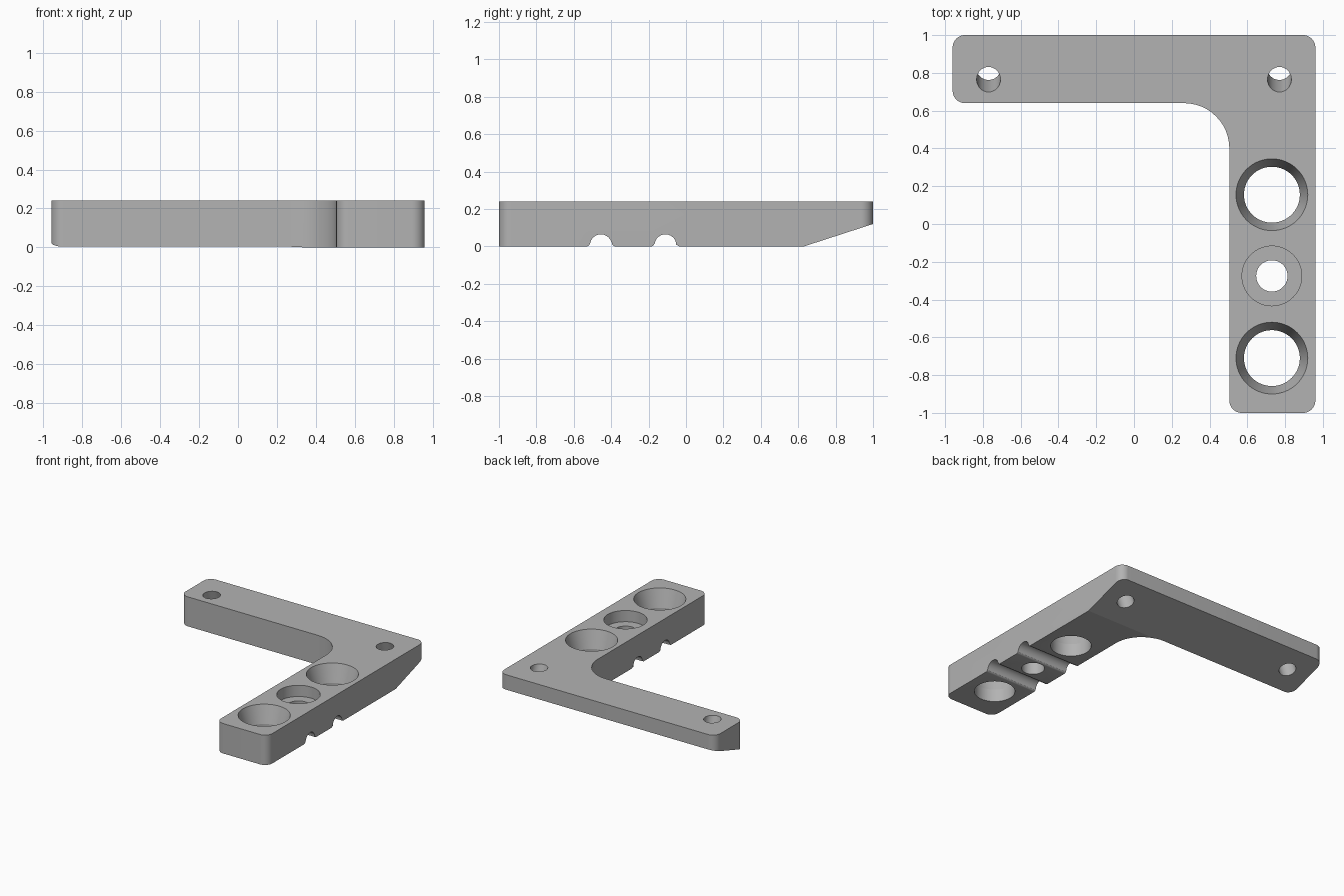
import bpy, bmesh, math
from mathutils import Vector, Matrix

cube = bpy.data.objects.get("Cube")
if cube:
    bpy.data.objects.remove(cube, do_unlink=True)

HEIGHT = 0.24
SLOPE_Y, SLOPE_RISE = 0.63, 0.12          # underside ramp: start and rise at the back
ARM_X = 0.73                              # centre line of the front arm

grey = bpy.data.materials.new("plain grey")
grey.use_nodes = True
colour = (0.45, 0.45, 0.45, 1)
grey.diffuse_color = colour
grey.node_tree.nodes["Principled BSDF"].inputs["Base Color"].default_value = colour


def rounded(corners, steps=12):
    """Polygon from (x, y, radius) corners, each replaced by a tangent arc."""
    points = []
    for i, (x, y, r) in enumerate(corners):
        p = Vector((x, y))
        if r == 0:
            points.append(p)
            continue
        a = (Vector(corners[i - 1][:2]) - p).normalized()
        b = (Vector(corners[(i + 1) % len(corners)][:2]) - p).normalized()
        half = a.angle(b) / 2
        centre = p + (a + b).normalized() * r / math.sin(half)
        start = p + a * r / math.tan(half) - centre
        end = p + b * r / math.tan(half) - centre
        turn = math.atan2(start.x * end.y - start.y * end.x, start.dot(end))
        for k in range(steps + 1):
            points.append(centre + Matrix.Rotation(turn * k / steps, 2) @ start)
    return points


def prism(name, points, place, depth):
    """Extrude a 2D polygon; place maps its points to 3D, depth is the sweep."""
    bm = bmesh.new()
    face = bm.faces.new([bm.verts.new(place(p)) for p in points])
    swept = bmesh.ops.extrude_face_region(bm, geom=[face])["geom"]
    bmesh.ops.translate(bm, vec=depth, verts=[v for v in swept if isinstance(v, bmesh.types.BMVert)])
    return finish(name, bm)


def lathe(name, profile, matrix, steps=64):
    """Solid of revolution from (radius, z) pairs, listed bottom to top."""
    bm = bmesh.new()
    rings = [[bm.verts.new((r * math.cos(t), r * math.sin(t), z))
              for t in (math.tau * k / steps for k in range(steps))] for r, z in profile]
    for low, high in zip(rings, rings[1:]):
        for k in range(steps):
            n = (k + 1) % steps
            bm.faces.new((low[k], low[n], high[n], high[k]))
    bm.faces.new(rings[0])
    bm.faces.new(rings[-1])
    bm.transform(matrix)
    return finish(name, bm)


def finish(name, bm):
    bmesh.ops.recalc_face_normals(bm, faces=bm.faces[:])
    mesh = bpy.data.meshes.new(name)
    bm.to_mesh(mesh)
    bm.free()
    mesh.materials.append(grey)
    ob = bpy.data.objects.new(name, mesh)
    bpy.context.collection.objects.link(ob)
    return ob


# L-shaped plate
outline = rounded([(-0.96, 1, 0.065), (-0.96, 0.64, 0.065), (0.505, 0.64, 0.24),
                   (0.505, -1, 0.065), (0.96, -1, 0.065), (0.96, 1, 0.065)])
bracket = prism("angle_bracket", outline, lambda p: (p.x, p.y, 0), (0, 0, HEIGHT))

cutters = []

# Sloped underside of the back arm
slope = SLOPE_RISE / (1 - SLOPE_Y)
wedge = [Vector(p) for p in ((SLOPE_Y - 0.3, -0.3 * slope), (1.3, -0.3 * slope),
                             (1.3, (1.3 - SLOPE_Y) * slope))]
cutters.append(prism("ramp_cutter", wedge, lambda p: (-1.2, p.x, p.y), (2.4, 0, 0)))

# Screw holes square to the slope
tilt = Matrix.Rotation(math.atan(slope), 4, 'X')
for x in (-0.77, 0.77):
    cutters.append(lathe("screw_hole_cutter", [(0.063, -0.4), (0.063, 0.2)],
                         Matrix.Translation((x, 0.765, HEIGHT)) @ tilt))

# Tapered sockets
for y in (0.155, -0.71):
    taper = 0.042 / (HEIGHT - 0.1)
    cutters.append(lathe("socket_cutter",
                         [(0.148, -0.1), (0.148, 0.1), (0.19 + 0.05 * taper, HEIGHT + 0.05)],
                         Matrix.Translation((ARM_X, y, 0))))

# Counterbored centre hole
cutters.append(lathe("counterbore_cutter",
                     [(0.083, -0.1), (0.083, 0.15), (0.158, 0.15), (0.158, 0.4)],
                     Matrix.Translation((ARM_X, -0.275, 0))))

# Round-topped grooves with flared mouths across the underside
groove = rounded([(-0.1, -0.05, 0), (0.1, -0.05, 0), (0.1, 0, 0), (0.058, 0, 0.022),
                  (0.058, 0.065, 0.0575), (-0.058, 0.065, 0.0575), (-0.058, 0, 0.022), (-0.1, 0, 0)])
for y in (-0.455, -0.11):
    cutters.append(prism("groove_cutter", groove,
                         lambda p: (0.4, y + p.x, p.y - 0.0005), (0.7, 0, 0)))

bpy.context.view_layer.objects.active = bracket
bracket.select_set(True)
for cutter in cutters:
    cutter.hide_render = True
    cut = bracket.modifiers.new("cut", 'BOOLEAN')
    cut.operation, cut.solver, cut.object = 'DIFFERENCE', 'EXACT', cutter
    bpy.ops.object.modifier_apply(modifier=cut.name)
    bpy.data.objects.remove(cutter, do_unlink=True)

bpy.ops.object.shade_smooth_by_angle(angle=math.radians(14))
